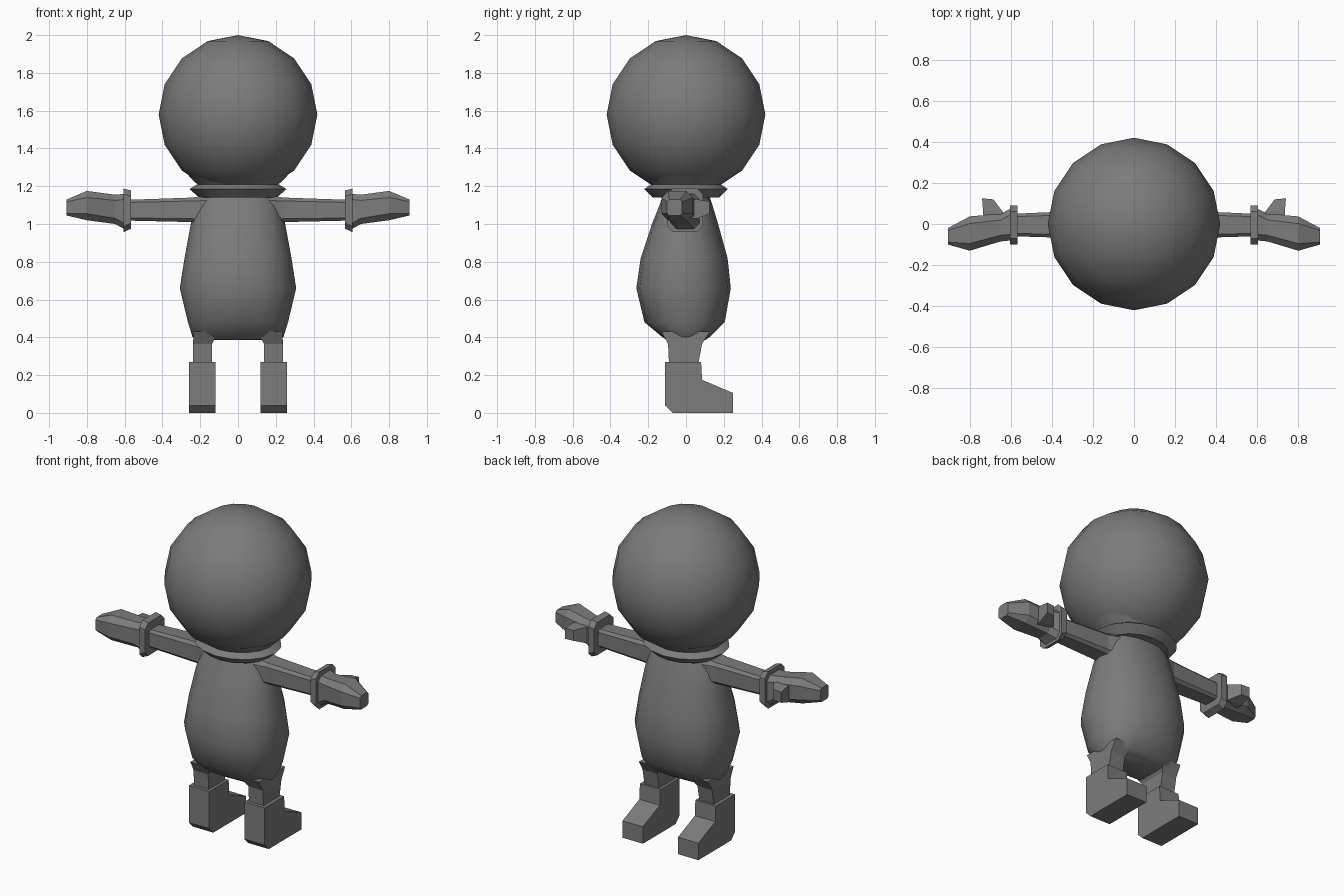
import bpy, bmesh, math
from mathutils import Vector

if "Cube" in bpy.data.objects:
    bpy.data.objects.remove(bpy.data.objects["Cube"])

grey = bpy.data.materials.new("plain grey")
grey.diffuse_color = (0.2, 0.2, 0.2, 1)
grey.use_nodes = True
grey.node_tree.nodes["Principled BSDF"].inputs["Base Color"].default_value = grey.diffuse_color


def finish(name, bm, smooth=None):
    bmesh.ops.recalc_face_normals(bm, faces=bm.faces)
    mesh = bpy.data.meshes.new(name)
    bm.to_mesh(mesh)
    bm.free()
    mesh.materials.append(grey)
    ob = bpy.data.objects.new(name, mesh)
    bpy.context.collection.objects.link(ob)
    if smooth:
        bpy.ops.object.select_all(action='DESELECT')
        ob.select_set(True)
        bpy.context.view_layer.objects.active = ob
        bpy.ops.object.shade_smooth_by_angle(angle=math.radians(smooth))
    return ob


def loft(name, rings, smooth=None, side=1):
    """Skin a list of equal-sized point rings and cap both ends."""
    bm = bmesh.new()
    vs = [[bm.verts.new((p[0] * side, p[1], p[2])) for p in r] for r in rings]
    n = len(vs[0])
    for a, b in zip(vs, vs[1:]):
        for i in range(n):
            j = (i + 1) % n
            bm.faces.new((a[i], a[j], b[j], b[i]))
    bm.faces.new(vs[0])
    bm.faces.new(vs[-1])
    return finish(name, bm, smooth)


def oval(z, hx, y0, y1, n=16, power=1.0):
    pts = []
    for i in range(n):
        a = 2 * math.pi * i / n
        c, s = math.cos(a), math.sin(a)
        c = math.copysign(abs(c) ** power, c)
        s = math.copysign(abs(s) ** power, s)
        pts.append((hx * c, (y0 + y1) / 2 + (y1 - y0) / 2 * s, z))
    return pts


def block(x, y0, y1, z0, z1, c):
    """Chamfered rectangle across the x axis."""
    return [(x, y0 + c, z0), (x, y1 - c, z0), (x, y1, z0 + c), (x, y1, z1 - c),
            (x, y1 - c, z1), (x, y0 + c, z1), (x, y0, z1 - c), (x, y0, z0 + c)]


# head
bm = bmesh.new()
bmesh.ops.create_uvsphere(bm, u_segments=16, v_segments=8, radius=0.42)
bmesh.ops.translate(bm, verts=bm.verts, vec=(0, 0, 1.58))
finish("head", bm, 60)

# collar with two flared lips
loft("collar", [oval(z, r, -r * 0.86, r * 0.86) for z, r in
                ((1.14, 0.205), (1.185, 0.257), (1.21, 0.215), (1.258, 0.265))], 30)

# torso
loft("torso", [oval(*s) for s in (
    (0.385, 0.22, -0.10, 0.10, 16, 0.7),
    (0.405, 0.242, -0.13, 0.13, 16, 0.75),
    (0.48, 0.265, -0.22, 0.205, 16, 0.85),
    (0.66, 0.308, -0.263, 0.237, 16, 0.9),
    (0.82, 0.283, -0.24, 0.22, 16, 0.9),
    (1.0, 0.25, -0.18, 0.17, 16, 0.9),
    (1.10, 0.225, -0.14, 0.14, 16, 0.9),
    (1.16, 0.19, -0.12, 0.12, 16, 0.9))], 60)

# boot outline seen from the side (y, z)
BOOT = [(-0.11, 0.27), (0.08, 0.27), (0.085, 0.175), (0.25, 0.105),
        (0.25, 0.0), (-0.07, 0.0), (-0.11, 0.04)]

for side, label in ((1, "right"), (-1, "left")):
    # leg
    loft(label + "_leg", [[(x0, y0, z), (x1, y0, z), (x1, y1, z), (x0, y1, z)]
                          for z, x0, x1, y0, y1 in (
        (0.26, 0.138, 0.238, -0.09, 0.065),
        (0.365, 0.138, 0.238, -0.095, 0.085),
        (0.43, 0.10, 0.235, -0.13, 0.125))], None, side)
    # boot
    loft(label + "_boot", [[(x, y, z) for y, z in BOOT] for x in (0.12, 0.26)], None, side)
    # arm
    loft(label + "_arm", [block(0.15, -0.09, 0.09, 0.99, 1.155, 0.03),
                          block(0.24, -0.07, 0.065, 1.01, 1.14, 0.018),
                          block(0.58, -0.06, 0.05, 1.018, 1.128, 0.014)], None, side)
    # glove cuff
    loft(label + "_cuff", [block(0.567, -0.10, 0.09, 0.975, 1.178, 0.03),
                           block(0.605, -0.10, 0.09, 0.957, 1.187, 0.03)], None, side)
    # glove hand
    loft(label + "_hand", [block(0.60, -0.08, 0.075, 0.972, 1.16, 0.03),
                           block(0.65, -0.085, 0.05, 1.0, 1.155, 0.03),
                           block(0.80, -0.13, 0.037, 1.02, 1.175, 0.035),
                           block(0.907, -0.10, -0.02, 1.045, 1.13, 0.012)], None, side)
    # thumb
    loft(label + "_thumb", [[(xa, ya, z0), (xb, yb, z0), (xb, yb, z1), (xa, ya, z1)]
                            for xa, ya, xb, yb, z0, z1 in (
        (0.61, 0.0, 0.73, -0.04, 1.02, 1.13),
        (0.64, 0.06, 0.735, 0.06, 1.03, 1.13),
        (0.685, 0.12, 0.74, 0.125, 1.055, 1.12))], None, side)
